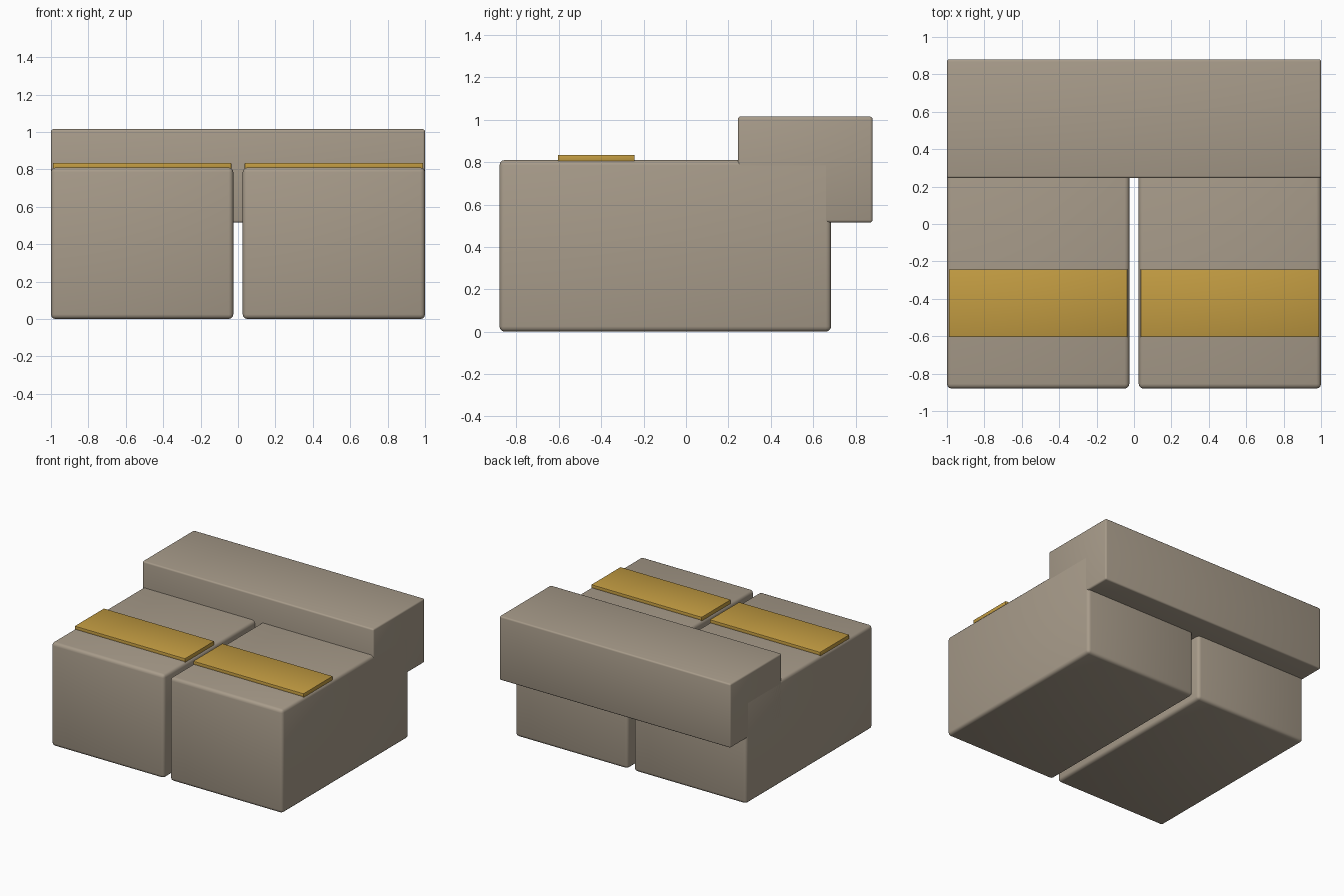
import bpy
from mathutils import Vector

# Remove the default object
cube = bpy.data.objects.get("Cube")
if cube:
    bpy.data.objects.remove(cube, do_unlink=True)


def make_material(name, color):
    mat = bpy.data.materials.new(name)
    mat.use_nodes = True
    mat.diffuse_color = color
    mat.node_tree.nodes["Principled BSDF"].inputs["Base Color"].default_value = color
    return mat


def rounded_box(name, low, high, bevel, mat, segments=3):
    low, high = Vector(low), Vector(high)
    bpy.ops.mesh.primitive_cube_add(size=1, location=(low + high) / 2)
    obj = bpy.context.object
    obj.name = name
    obj.scale = high - low
    bpy.ops.object.transform_apply(location=False, rotation=False, scale=True)
    mod = obj.modifiers.new("Rounded edges", 'BEVEL')
    mod.width = bevel
    mod.segments = segments
    bpy.ops.object.modifier_apply(modifier=mod.name)
    obj.data.materials.append(mat)
    bpy.ops.object.shade_smooth_by_angle()
    return obj


taupe = make_material("taupe", (0.39, 0.33, 0.255, 1))
gold = make_material("gold", (0.54, 0.33, 0.054, 1))

# Paired base blocks with a strap across each top
for side, x0, x1 in (("right", -1, -0.025), ("left", 0.025, 1)):
    rounded_box(side + "_base_block", (x0, -0.88, 0), (x1, 0.685, 0.81), 0.025, taupe)
    rounded_box(side + "_strap", (x0 + 0.01, -0.605, 0.8), (x1 - 0.01, -0.243, 0.834),
                0.004, gold, 2)

# Raised bar overhanging the back
rounded_box("back_bar", (-1, 0.245, 0.515), (1, 0.88, 1.015), 0.012, taupe)
